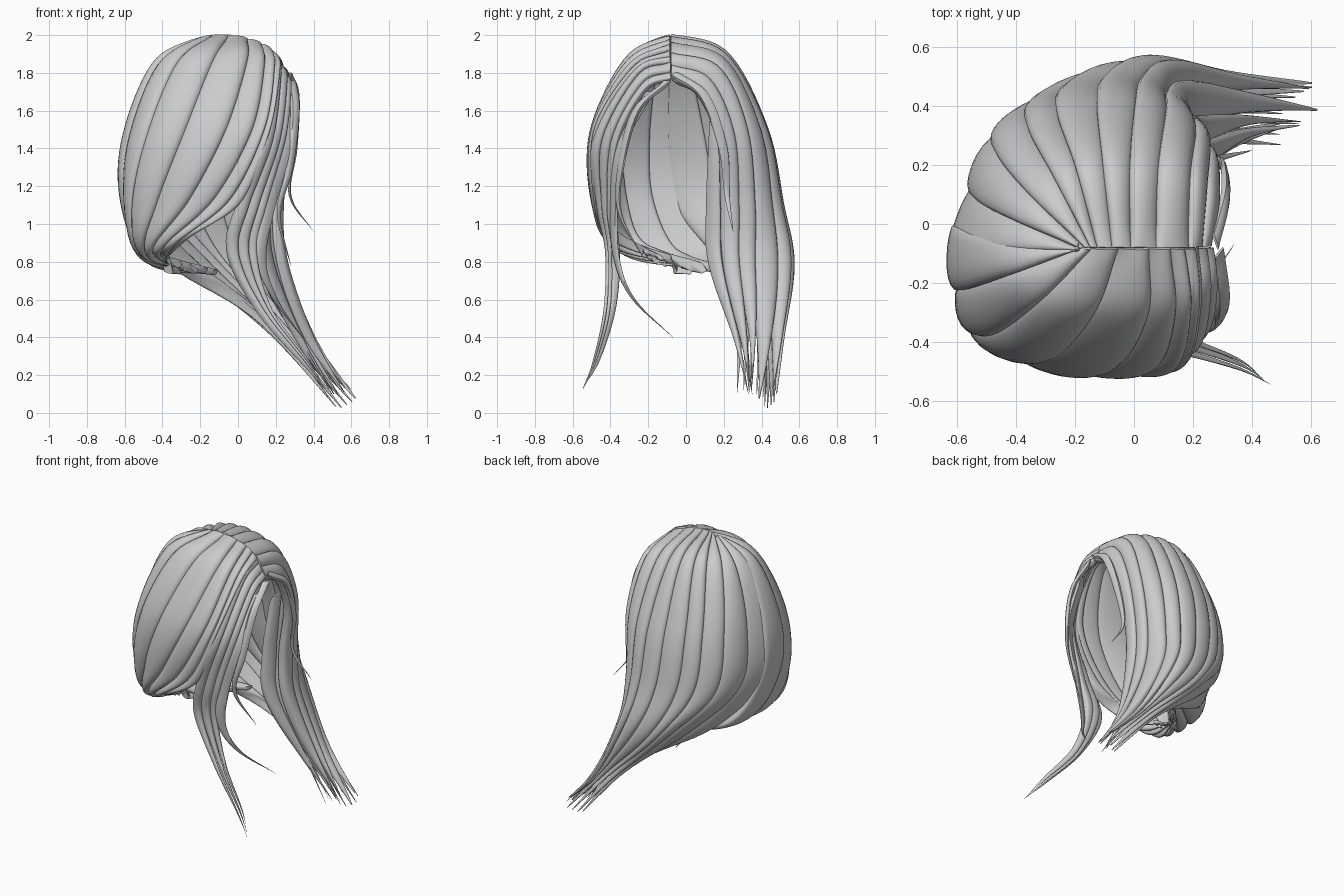
import bpy, math, random
from mathutils import Vector

if "Cube" in bpy.data.objects:
    bpy.data.objects.remove(bpy.data.objects["Cube"])

random.seed(11)
hair = bpy.data.materials.new("hair_grey")
hair.diffuse_color = (0.6, 0.6, 0.6, 1)
hair.use_nodes = True
hair.node_tree.nodes["Principled BSDF"].inputs["Base Color"].default_value = hair.diffuse_color


def spline(pts, t):
    """Catmull-Rom point at t in 0..1 through a list of vectors."""
    n = len(pts) - 1
    f = min(max(t, 0), 1) * n
    i = min(int(f), n - 1)
    f -= i
    b, c = pts[i], pts[i + 1]
    a = pts[i - 1] if i > 0 else b * 2 - c
    d = pts[i + 2] if i + 2 <= n else c * 2 - b
    return 0.5 * (2 * b + (c - a) * f + (2 * a - 5 * b + 4 * c - d) * f * f
                  + (3 * b - a - 3 * c + d) * f ** 3)


def lock(name, guides, u0, u1, thick=0.035, end=1.0, taper=0.55, steps=44, ring=20, tip=0.06):
    """Closed, bulging lock running down the sheet combed through the guides, between u0 and u1."""
    mid, half = (u0 + u1) / 2, (u1 - u0) / 2
    verts, faces = [], []
    for s in range(steps + 1):
        k = s / steps
        t = k * end
        # Rounded root, full middle, pointed tip
        w = 1.0 if k < taper else 1 - (1 - tip) * ((k - taper) / (1 - taper)) ** 1.3
        body = w * min(1, 0.35 + math.sqrt(k * 9))
        row = [spline(g, t) for g in guides]
        ahead = [spline(g, min(t + 0.01, 1)) for g in guides]
        behind = [spline(g, max(t - 0.01, 0)) for g in guides]
        for j in range(ring):
            a = 2 * math.pi * j / ring
            c, sn = math.cos(a), math.sin(a)
            u = min(max(mid + half * w * 1.15 * c, 0), 1)
            du = spline(row, min(u + 0.02, 1)) - spline(row, max(u - 0.02, 0))
            dt = spline(ahead, u) - spline(behind, u)
            n = dt.cross(du).normalized()
            lift = math.copysign(abs(sn) ** 0.7, sn) * (1.0 if sn > 0 else 0.5)
            # The slight tilt lets each lock overlap its neighbour
            verts.append(spline(row, u) + n * body * thick * (lift - 0.75 + 0.25 * c))
    for s in range(steps):
        for j in range(ring):
            q = (j + 1) % ring
            faces.append((s * ring + j, s * ring + q, (s + 1) * ring + q, (s + 1) * ring + j))
    faces.append(tuple(reversed(range(ring))))
    faces.append(tuple(range(steps * ring, (steps + 1) * ring)))
    me = bpy.data.meshes.new(name)
    me.from_pydata(verts, [], faces)
    me.materials.append(hair)
    ob = bpy.data.objects.new(name, me)
    bpy.context.collection.objects.link(ob)
    bpy.ops.object.select_all(action='DESELECT')
    ob.select_set(True)
    bpy.context.view_layer.objects.active = ob
    bpy.ops.object.mode_set(mode='EDIT')
    bpy.ops.mesh.select_all(action='SELECT')
    bpy.ops.mesh.normals_make_consistent(inside=False)
    bpy.ops.object.mode_set(mode='OBJECT')
    bpy.ops.object.shade_smooth_by_angle(angle=math.radians(50))


def comb(name, guides, count, thick, short=0.0, **kw):
    """Split a sheet into neighbouring locks of uneven width."""
    guides = [[Vector(p) for p in g] for g in guides]
    sizes = [random.uniform(0.75, 1.25) for _ in range(count)]
    u = 0
    for i, s in enumerate(sizes):
        v = u + s / sum(sizes)
        lock(f"{name}_{i + 1}", guides, u, v, thick * random.uniform(0.85, 1.2),
             1 - random.uniform(0, short), **kw)
        u = v


def strand(name, path, side, thick=0.018):
    """Single loose strand: a narrow sheet either side of one path."""
    path, side = [Vector(p) for p in path], Vector(side)
    lock(name, [[p - side for p in path], [p + side for p in path]], 0, 1, thick,
         taper=0.3, steps=28, ring=10, tip=0.03)


# Left side, from the face round to the back, swept forward into a long tail
comb("left_lock", [
    [(.27, -.075, 1.77), (.30, .07, 1.70), (.29, .18, 1.45), (.24, .19, 1.1), (.26, .20, .8), (.39, .28, .4), (.56, .33, .10)],
    [(.19, -.08, 1.91), (.20, .18, 1.83), (.22, .33, 1.5), (.20, .37, 1.1), (.23, .37, .8), (.39, .38, .42), (.61, .36, .08)],
    [(.0, -.08, 1.99), (.0, .21, 1.89), (.02, .42, 1.5), (.04, .5, 1.1), (.12, .55, .8), (.34, .51, .4), (.65, .47, .07)],
    [(-.12, -.08, 2.0), (-.19, .20, 1.90), (-.25, .39, 1.5), (-.23, .47, 1.1), (-.07, .53, .77), (.28, .48, .4), (.59, .46, .05)],
    [(-.17, -.08, 1.99), (-.36, .09, 1.87), (-.48, .23, 1.5), (-.47, .31, 1.1), (-.20, .42, .78), (.22, .44, .38), (.55, .42, .0)],
    [(-.19, -.09, 1.99), (-.44, -.09, 1.84), (-.60, -.10, 1.45), (-.60, -.05, 1.1), (-.36, .20, .78), (.08, .38, .52), (.53, .41, .02)],
], 10, .045, short=.03, taper=.74, tip=.08)

# Inner locks beside the left cheek
comb("left_inner_lock", [
    [(.20, .12, 1.54), (.14, .10, 1.1), (.15, .11, .8), (.32, .24, .4), (.50, .32, .10)],
    [(.23, .24, 1.56), (.21, .26, 1.1), (.23, .26, .8), (.37, .32, .4), (.54, .36, .10)],
], 2, .03, taper=.6)

# Right side, from the back round to the temple, tucked under at the nape
comb("right_lock", [
    [(-.19, -.085, 1.99), (-.45, -.06, 1.85), (-.615, -.02, 1.45), (-.61, .02, 1.1), (-.44, .16, .79), (-.10, .34, .73)],
    [(-.18, -.085, 1.99), (-.42, -.19, 1.85), (-.58, -.25, 1.45), (-.60, -.22, 1.1), (-.49, -.06, .81), (-.16, .22, .74)],
    [(-.12, -.085, 2.0), (-.27, -.29, 1.87), (-.43, -.42, 1.5), (-.54, -.38, 1.1), (-.51, -.24, .84), (-.24, .11, .755)],
    [(.02, -.085, 1.99), (.0, -.31, 1.87), (-.13, -.49, 1.5), (-.31, -.48, 1.13), (-.47, -.34, .86), (-.34, .0, .77)],
    [(.14, -.085, 1.95), (.16, -.30, 1.84), (.10, -.49, 1.5), (-.10, -.49, 1.13), (-.37, -.39, .89), (-.38, -.10, .80)],
    [(.21, -.085, 1.89), (.22, -.27, 1.81), (.17, -.47, 1.5), (.02, -.47, 1.12), (-.24, -.41, .95), (-.38, -.18, .83)],
], 7, .05, taper=.8, tip=.45)

# Long locks in front of the right ear
comb("right_front_lock", [
    [(.19, -.085, 1.91), (.2, -.28, 1.84), (.15, -.50, 1.45), (.01, -.48, 1.1), (-.05, -.43, .85), (.11, -.44, .55), (.35, -.50, .26), (.48, -.555, .11)],
    [(.27, -.08, 1.77), (.28, -.22, 1.71), (.25, -.36, 1.45), (.15, -.40, 1.1), (.10, -.38, .85), (.18, -.39, .55), (.36, -.46, .30), (.43, -.52, .18)],
], 3, .035, short=.03, taper=.6)

# Loose strands round the face and inside the tail
strand("right_loose_strand", [(.27, -.2, 1.7), (.25, -.36, 1.4), (.16, -.39, 1.05), (.13, -.37, .8), (.2, -.28, .6), (.34, -.07, .4)], (.03, .02, 0))
strand("right_short_strand", [(.29, -.1, 1.76), (.31, -.27, 1.6), (.28, -.35, 1.3), (.22, -.35, 1.05), (.28, -.2, .78)], (.015, .02, 0))
strand("left_loose_strand", [(.28, -.06, 1.8), (.32, .1, 1.68), (.31, .2, 1.4), (.28, .22, 1.15), (.40, .25, .96)], (-.01, .025, 0))
for i in range(5):
    y, dx = .27 + .035 * i, random.uniform(-.04, .05)
    strand(f"tail_strand_{i + 1}", [(.14, y + .01, 1.0), (.16, y + .01, .8), (.31 + dx / 2, y + .02, .45),
                                    (.53 + dx, y, .10 + .02 * (i % 3))], (-.02, .02, 0))
